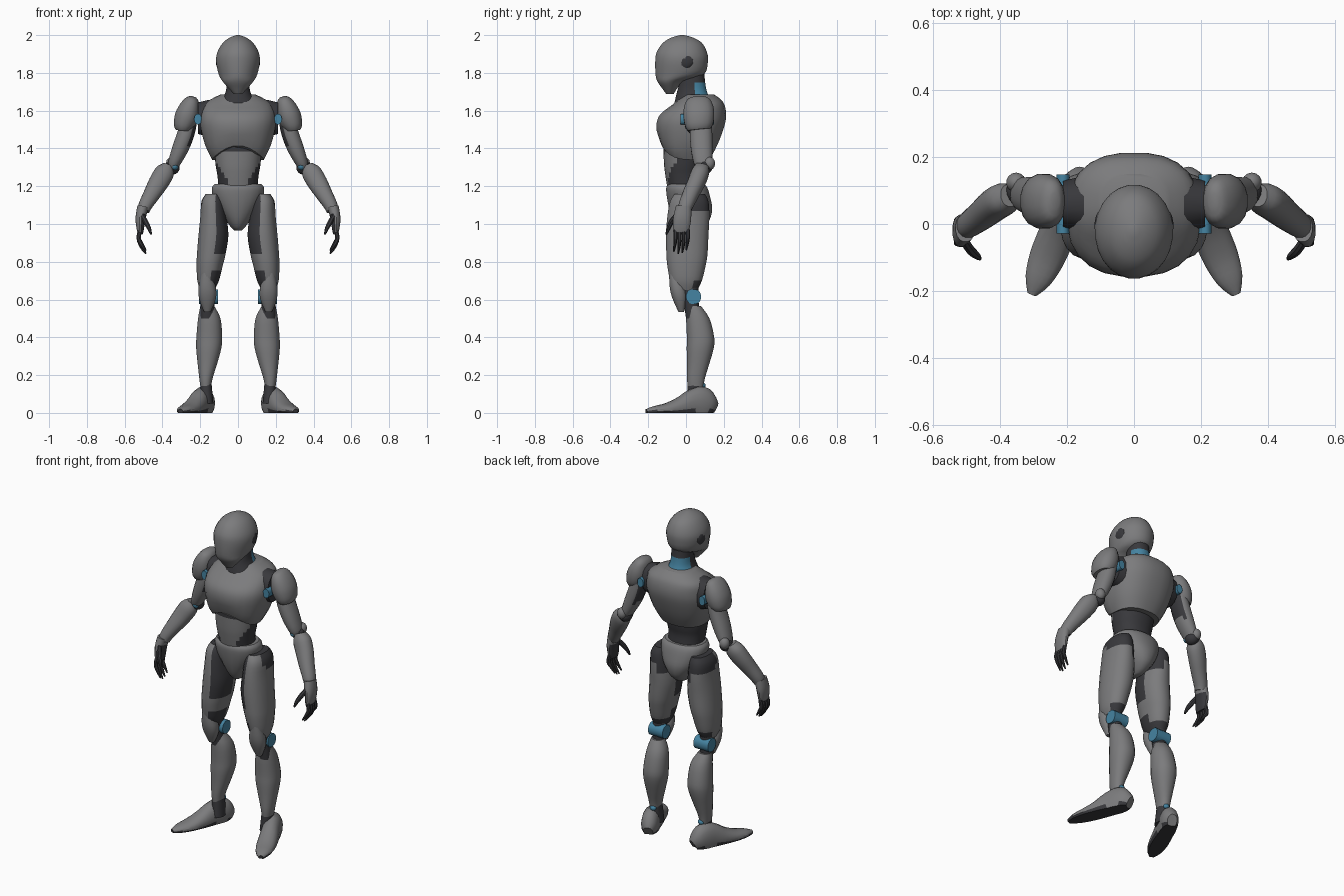
import bpy, bmesh, math
from mathutils import Vector

cube = bpy.data.objects.get("Cube")
if cube:
    bpy.data.objects.remove(cube, do_unlink=True)


def make_material(name, colour):
    mat = bpy.data.materials.new(name)
    mat.use_nodes = True
    mat.diffuse_color = (*colour, 1)
    mat.node_tree.nodes["Principled BSDF"].inputs["Base Color"].default_value = (*colour, 1)
    return mat


MATERIALS = [make_material("armour grey", (.2, .2, .205)),
             make_material("joint dark grey", (.04, .04, .045)),
             make_material("joint blue", (.06, .23, .36))]
GREY, DARK, BLUE = range(3)


def finish(name, bm, paint, side):
    """Paint faces by index or rule, mirror if needed, smooth and link."""
    bmesh.ops.recalc_face_normals(bm, faces=bm.faces)
    bm.normal_update()
    for face in bm.faces:
        face.smooth = True
        face.material_index = paint(face.calc_center_median(), face.normal) if callable(paint) else paint
    for edge in bm.edges:
        edge.smooth = edge.calc_face_angle(0) < math.radians(32)
    if side < 0:
        for vert in bm.verts:
            vert.co.x *= -1
        bmesh.ops.reverse_faces(bm, faces=bm.faces)
    mesh = bpy.data.meshes.new(name)
    bm.to_mesh(mesh)
    bm.free()
    for mat in MATERIALS:
        mesh.materials.append(mat)
    bpy.context.collection.objects.link(bpy.data.objects.new(name, mesh))


def refine(sections, steps):
    """Catmull-Rom interpolation of every value along the sections."""
    pts = [sections[0], *sections, sections[-1]]
    out = []
    for a, b, c, d in zip(pts, pts[1:], pts[2:], pts[3:]):
        for k in range(steps):
            t = k / steps
            out.append([q + t * (r - p) / 2 + t * t * (p - 2.5 * q + 2 * r - s / 2)
                        + t ** 3 * (3 * q - 3 * r + s - p) / 2 for p, q, r, s in zip(a, b, c, d)])
    return out + [list(sections[-1])]


def skin(name, rings, paint, side, tweak):
    bm = bmesh.new()
    loops = []
    for ring in rings:
        loops.append([bm.verts.new(tweak(p) if tweak else p) for p in ring])
    for low, high in zip(loops, loops[1:]):
        for i in range(len(low)):
            bm.faces.new((low[i - 1], low[i], high[i], high[i - 1]))
    bm.faces.new(loops[0])
    bm.faces.new(loops[-1])
    finish(name, bm, paint, side)


def oval(centre, u, v, sides, power):
    ring = []
    for i in range(sides):
        a = math.tau * (i + .5) / sides
        c, s = math.cos(a), math.sin(a)
        ring.append(centre + u * math.copysign(abs(c) ** (2 / power), c)
                    + v * math.copysign(abs(s) ** (2 / power), s))
    return ring


def stack(name, sections, paint=GREY, side=1, sides=20, power=2.2, steps=3, tweak=None):
    """Level slices: (z, x low, x high, y front, y back)."""
    rings = []
    for z, x0, x1, y0, y1 in refine(sections, steps):
        rings.append(oval(Vector(((x0 + x1) / 2, (y0 + y1) / 2, z)), Vector(((x1 - x0) / 2, 0, 0)),
                          Vector((0, (y1 - y0) / 2, 0)), sides, power))
    skin(name, rings, paint, side, tweak)


def body(name, sections, *args, **options):
    """Centred level slices: (z, half width, y front, y back)."""
    stack(name, [(z, -w, w, a, b) for z, w, a, b in sections], *args, **options)


def tube(name, sections, paint=GREY, side=1, sides=16, power=2.2, steps=3, up=(0, 1, 0), tweak=None):
    """Slices square to a path: (x, y, z, half width, half depth toward up)."""
    secs = refine(sections, steps)
    rings = []
    for i, (x, y, z, a, b) in enumerate(secs):
        before, after = secs[max(i - 1, 0)], secs[min(i + 1, len(secs) - 1)]
        along = (Vector(after[:3]) - Vector(before[:3])).normalized()
        v = Vector(up)
        v = (v - along * v.dot(along)).normalized()
        rings.append(oval(Vector((x, y, z)), v.cross(along) * a, v * b, sides, power))
    skin(name, rings, paint, side, tweak)


def ball(name, centre, radii, paint, side=1):
    bm = bmesh.new()
    bmesh.ops.create_uvsphere(bm, u_segments=14, v_segments=9, radius=1)
    for vert in bm.verts:
        vert.co = Vector(c + r * p for c, r, p in zip(centre, radii, vert.co))
    finish(name, bm, paint, side)


# Head and neck
body("head", [(1.688, .022, -.105, -.065), (1.72, .052, -.128, -.045), (1.755, .082, -.152, -.01),
              (1.79, .102, -.162, .095), (1.86, .117, -.164, .117), (1.91, .11, -.156, .112),
              (1.96, .08, -.122, .084), (1.988, .042, -.075, .035), (2, .008, -.03, -.01)], sides=24, power=2)
body("neck", [(1.61, .12, -.07, .15), (1.66, .088, -.058, .13), (1.7, .066, -.048, .112),
              (1.75, .06, -.035, .102), (1.83, .06, -.02, .095)],
     lambda c, n: BLUE if c.y > .045 and 1.64 < c.z < 1.745 else DARK)


# Chest, arched up over the belly
def arch(p):
    if p.y < 0 and p.z < 1.5:
        p.z += .075 * max(0, 1 - (p.x / .14) ** 2) * (1.5 - p.z) / .16
    return p


body("chest", [(1.34, .138, -.128, .125), (1.42, .176, -.145, .168), (1.52, .2, -.158, .205),
               (1.58, .198, -.138, .214), (1.63, .182, -.075, .205), (1.66, .145, -.04, .185),
               (1.685, .095, -.01, .15)], sides=24, power=2.4, tweak=arch)


# Waist with belly plates, and pelvis
def belly(c, n):
    plate = n.y < -.2 and abs(c.x) < .04 + .6 * (c.z - 1.2) and c.z < 1.4
    return GREY if plate else DARK


body("waist", [(1.15, .115, -.09, .09), (1.2, .105, -.1, .085), (1.26, .11, -.11, .08),
               (1.32, .12, -.117, .09), (1.44, .13, -.122, .1)], belly, sides=32, steps=4)
body("pelvis", [(1.212, .124, -.095, .098), (1.19, .14, -.106, .115), (1.14, .134, -.102, .13),
                (1.08, .106, -.09, .14), (1.02, .066, -.07, .125), (.98, .035, -.045, .085),
                (.965, .018, -.02, .05)])


# Thigh colours: open hip joint, inner panel and back of the knee are dark
def thigh_paint(c, n):
    hip = c.z > 1.07 and c.y > -.02 or c.z > 1.0 and c.x < .12
    inner = n.x < -.3 and c.y < .03 and (c.z > .84 or c.z < .74)
    return DARK if hip or inner or (c.y > .04 and c.z < .69) else GREY


HEEL, TOE = Vector((.155, .15, 0)), Vector((.305, -.21, 0))


def foot_section(t, half, top):
    p = HEEL.lerp(TOE, t)
    return p.x, p.y, top * .35, half, top * .65


def ground(p):
    p.z = max(p.z, 0)
    return p


for side, word in ((1, "left_"), (-1, "right_")):
    ball(word + "ear_disc", (.1, -.005, 1.862), (.018, .046, .042), DARK, side)

    # Leg
    stack(word + "thigh", [(1.16, .08, .17, -.06, .1), (1.12, .07, .194, -.085, .12),
                           (1.04, .06, .2, -.1, .125), (.94, .05, .21, -.107, .12),
                           (.84, .065, .218, -.105, .115), (.78, .08, .22, -.1, .105),
                           (.7, .1, .216, -.085, .085), (.65, .125, .2, -.06, .06)], thigh_paint, side)
    stack(word + "knee_core", [(.7, .125, .2, -.03, .065), (.5, .125, .2, .0, .07)], DARK, side)
    tube(word + "knee_joint", [(.106, .04, .615, .04, .04), (.206, .04, .615, .04, .04)], BLUE, side, steps=1)
    stack(word + "kneecap", [(.74, .14, .195, -.09, -.03), (.66, .116, .21, -.086, .0),
                             (.6, .118, .205, -.07, .005), (.535, .145, .18, -.04, -.01)], GREY, side)
    stack(word + "shin", [(.565, .125, .2, .005, .08), (.5, .092, .212, .0, .125), (.4, .083, .221, .004, .15),
                          (.34, .088, .222, .003, .147), (.26, .11, .214, .005, .124),
                          (.18, .135, .205, .005, .1), (.13, .142, .198, .01, .092)], GREY, side)
    stack(word + "ankle", [(.16, .14, .2, .01, .09), (.05, .13, .2, .0, .1)], DARK, side)
    ball(word + "ankle_joint", (.165, .088, .145), (.02, .016, .016), BLUE, side)
    tube(word + "foot", [foot_section(*s) for s in (
        (0, .028, .06), (.07, .046, .1), (.18, .052, .14), (.34, .053, .122), (.5, .056, .085),
        (.7, .054, .052), (.88, .04, .036), (1, .014, .02))],
        lambda c, n: DARK if c.z < .012 else GREY, side, up=(0, 0, 1), tweak=ground)

    # Shoulder
    tube(word + "shoulder_socket", [(.15, .06, 1.56, .1, .085), (.212, .06, 1.56, .085, .07)],
         DARK, side, steps=1)
    tube(word + "shoulder_joint", [(.212, -.028, 1.555, .02, .028), (.212, .148, 1.555, .02, .028)],
         BLUE, side, steps=1, up=(0, 0, 1))
    tube(word + "shoulder_pad", [(.235, .07, 1.674, .014, .025), (.24, .07, 1.66, .034, .058),
                                 (.255, .068, 1.62, .054, .078), (.272, .068, 1.57, .063, .083),
                                 (.287, .068, 1.525, .055, .075), (.29, .07, 1.5, .042, .062)], GREY, side)

    # Arm
    tube(word + "upper_arm", [(.255, .08, 1.56, .042, .055), (.275, .08, 1.48, .046, .06),
                              (.305, .083, 1.4, .044, .058), (.335, .09, 1.33, .034, .05),
                              (.345, .1, 1.3, .026, .04)],
         lambda c, n: DARK if n.x < -.6 and c.z > 1.4 else GREY, side)
    ball(word + "elbow", (.345, .098, 1.3), (.038, .042, .038), DARK, side)
    ball(word + "elbow_joint", (.335, .068, 1.305), (.018, .024, .02), BLUE, side)
    ball(word + "elbow_guard", (.352, .124, 1.32), (.03, .03, .035), GREY, side)
    tube(word + "forearm", [(.372, .085, 1.31, .028, .034), (.388, .076, 1.275, .052, .047),
                            (.42, .055, 1.22, .053, .047), (.455, .026, 1.16, .045, .043),
                            (.49, .0, 1.1, .037, .039), (.5, -.01, 1.07, .032, .034)], GREY, side)

    # Hand
    tube(word + "hand", [(.504, -.012, 1.09, .03, .042), (.516, -.02, 1.03, .027, .048),
                         (.517, -.026, .97, .019, .044), (.515, -.026, .945, .011, .038)],
         lambda c, n: DARK if n.x < -.4 and c.z < 1.05 or c.z < .955 else GREY, side)
    for i, finger in enumerate(("index", "middle", "ring", "little")):
        y = -.056 + .022 * i
        reach = (.012, .0, .005, .02)[i]
        tube(f"{word}{finger}_finger", [(.518, y, .97, .012, .011), (.526, y, .925, .012, .011),
                                        (.512, y - .003, .88 + reach, .01, .009),
                                        (.488, y - .008, .843 + reach, .004, .004)], DARK, side, sides=8)
    tube(word + "thumb", [(.507, -.05, 1.045, .013, .014), (.488, -.078, 1.01, .014, .014),
                          (.47, -.094, .975, .011, .011), (.46, -.104, .945, .005, .005)], DARK, side, sides=8)
